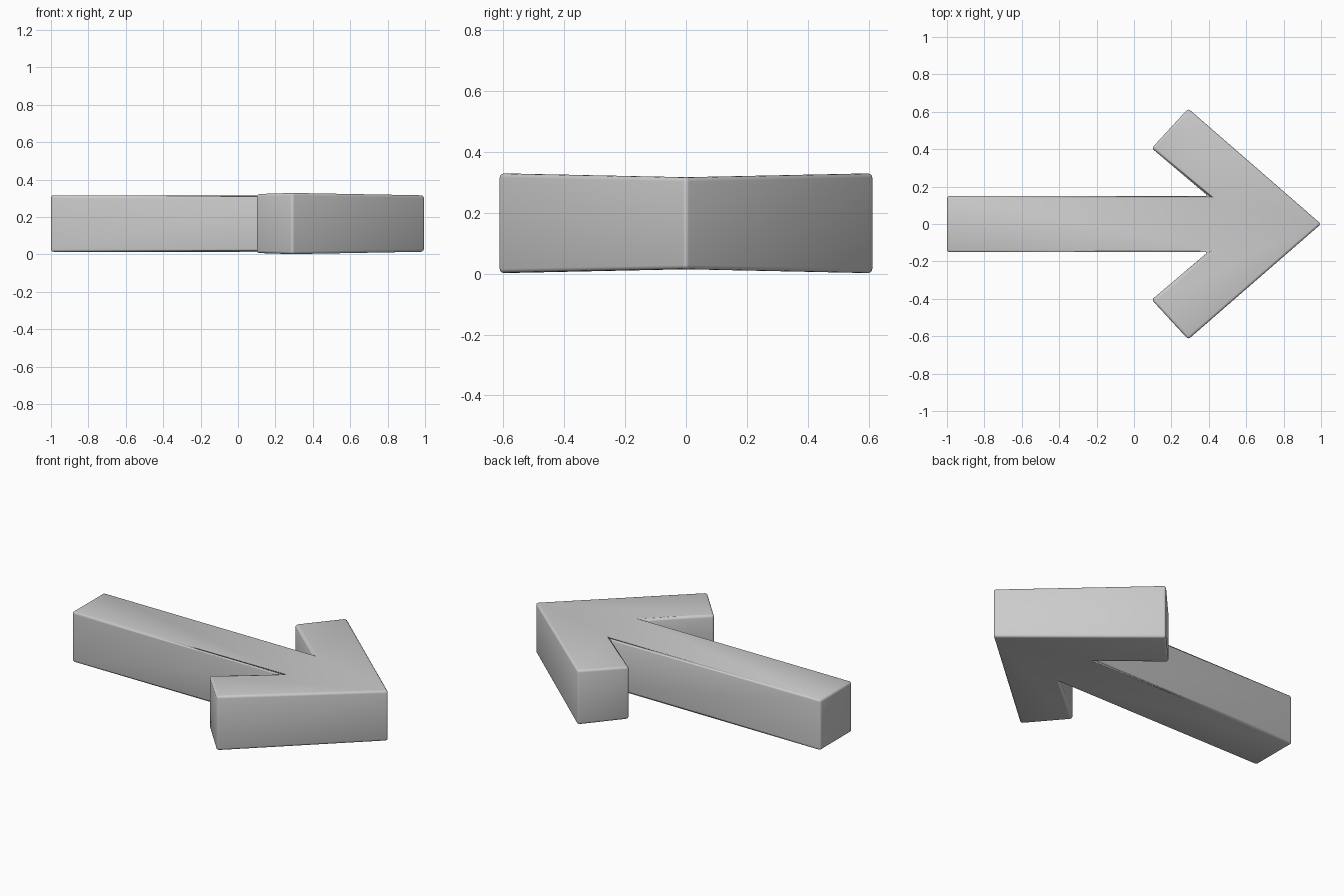
import bpy, bmesh

if "Cube" in bpy.data.objects:
    bpy.data.objects.remove(bpy.data.objects["Cube"])

MID = 0.165  # height of the mid plane

# Outline of the +y half: x, y, half thickness (barbs flare slightly thicker)
half = [(-1.0, 0.15, 0.151), (0.395, 0.15, 0.151), (0.095, 0.405, 0.158),
        (0.29, 0.617, 0.164), (1.0, 0.0, 0.151)]
outline = half + [(x, -y, h) for x, y, h in reversed(half[:-1])]
n = len(outline)

bm = bmesh.new()
top = [bm.verts.new((x, y, MID + h)) for x, y, h in outline]
bot = [bm.verts.new((x, y, MID - h)) for x, y, h in outline]

# Top and bottom: shaft, two barbs, centre of the head
for patch in [(0, 1, 7, 8), (1, 2, 3, 4), (4, 5, 6, 7), (1, 4, 7)]:
    for ring in (top, bot):
        bm.faces.new([ring[i] for i in patch])

# Side walls
for i in range(n):
    j = (i + 1) % n
    bm.faces.new((top[i], top[j], bot[j], bot[i]))
bmesh.ops.recalc_face_normals(bm, faces=bm.faces)

mesh = bpy.data.meshes.new("arrow")
bm.to_mesh(mesh)
bm.free()
arrow = bpy.data.objects.new("arrow", mesh)
bpy.context.collection.objects.link(arrow)

# Softened edges
bevel = arrow.modifiers.new("soft_edges", 'BEVEL')
bevel.width = 0.014
bevel.segments = 3
bevel.limit_method = 'ANGLE'
bevel.angle_limit = 0.5

bpy.context.view_layer.objects.active = arrow
arrow.select_set(True)
bpy.ops.object.shade_smooth()
